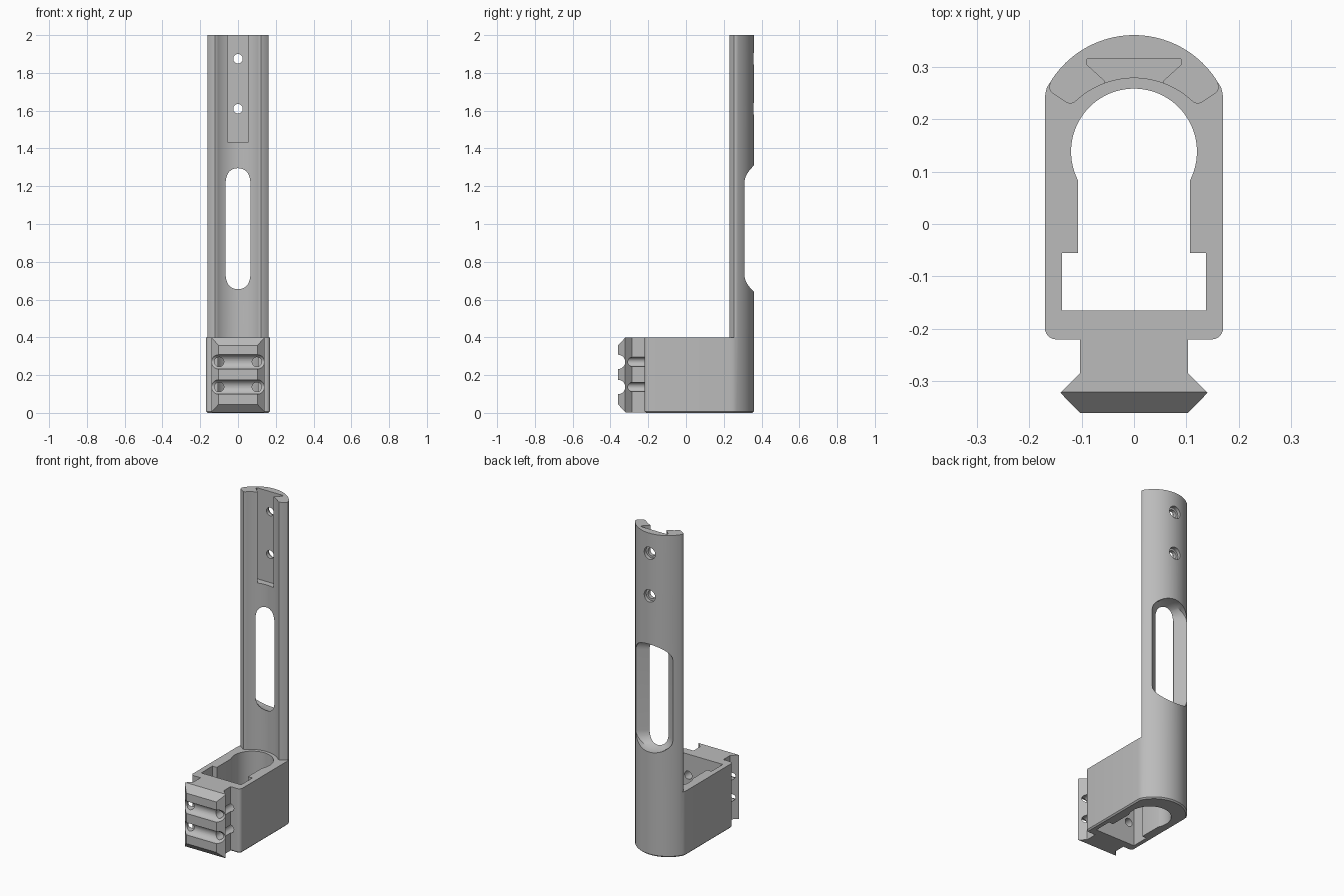
import bpy, bmesh, math
from mathutils import Matrix

cube = bpy.data.objects.get("Cube")
if cube:
    bpy.data.objects.remove(cube, do_unlink=True)

grey = bpy.data.materials.new("plain grey")
grey.use_nodes = True
grey.diffuse_color = (0.5, 0.5, 0.5, 1)
grey.node_tree.nodes["Principled BSDF"].inputs["Base Color"].default_value = (0.5, 0.5, 0.5, 1)


def arc(cx, cy, r, start, end, n):
    """Points on an arc, angles in degrees."""
    angles = [math.radians(start + (end - start) * i / n) for i in range(n + 1)]
    return [(cx + r * math.cos(a), cy + r * math.sin(a)) for a in angles]


def mirrored(half):
    """Close a half profile across x = 0."""
    return half + [(-x, y) for x, y in reversed(half) if abs(x) > 1e-5]


def add_object(name, bm):
    bmesh.ops.recalc_face_normals(bm, faces=bm.faces)
    mesh = bpy.data.meshes.new(name)
    bm.to_mesh(mesh)
    bm.free()
    mesh.materials.append(grey)
    obj = bpy.data.objects.new(name, mesh)
    bpy.context.collection.objects.link(obj)
    return obj


def loft(name, rings):
    """Skin a list of equally long 3D rings and cap both ends."""
    bm = bmesh.new()
    loops = [[bm.verts.new(p) for p in ring] for ring in rings]
    n = len(loops[0])
    for a, b in zip(loops, loops[1:]):
        for i in range(n):
            j = (i + 1) % n
            bm.faces.new((a[i], a[j], b[j], b[i]))
    bm.faces.new(loops[0])
    bm.faces.new(loops[-1])
    return add_object(name, bm)


def prism(name, profile, z0, z1):
    return loft(name, [[(x, y, z) for x, y in profile] for z in (z0, z1)])


def rod(name, centre, radius, length, axis, end_radius=None):
    bm = bmesh.new()
    turn = Matrix.Rotation(math.pi / 2, 4, "Y" if axis == "X" else "X")
    bmesh.ops.create_cone(bm, cap_ends=True, segments=40, radius1=radius,
                          radius2=end_radius or radius, depth=length,
                          matrix=Matrix.Translation(centre) @ turn)
    return add_object(name, bm)


def combine(target, tool, operation="DIFFERENCE"):
    mod = target.modifiers.new(operation.title(), "BOOLEAN")
    mod.operation, mod.solver, mod.object = operation, "EXACT", tool
    bpy.context.view_layer.objects.active = target
    bpy.ops.object.modifier_apply(modifier=mod.name)
    bpy.data.objects.remove(tool, do_unlink=True)


# Shared outer curve of the block and the column
back_arc = arc(0, 0.173, 0.187, 31.2, 90, 20)

# Block with rounded front corners and a chamfered foot
block_half = [(0, -0.22)] + arc(0.148, -0.198, 0.022, -90, 0, 6)
block_half += [(0.17, 0.235), (0.169, 0.248), (0.166, 0.26)] + back_arc
body = prism("holder_body", mirrored(block_half), 0.008, 0.4)
bm = bmesh.new()
bm.from_mesh(body.data)
foot = [f for f in bm.faces if f.normal.z < -0.9]
bmesh.ops.inset_region(bm, faces=foot, thickness=0.008, depth=0.008)
bm.to_mesh(body.data)
bm.free()

# Keyhole cavity through the block
start = -math.degrees(math.acos(0.107 / 0.12))
cavity_half = [(0, -0.165), (0.137, -0.165), (0.137, -0.055), (0.107, -0.055)]
cavity_half += arc(0, 0.138, 0.12, start, 90, 28)
combine(body, prism("cavity_cutter", mirrored(cavity_half), -0.1, 0.5))

# Crescent column
rim = [(0.104, 0.24), (0.115, 0.231), (0.122, 0.229), (0.13, 0.232),
       (0.155, 0.249), (0.16, 0.254), (0.1615, 0.26)]
inner = arc(0, 0.116, 0.162, 90, 51, 14)
column = prism("column", mirrored(inner + rim + back_arc), 0.4, 2)

# Long window that flares towards the back
def window_ring(y, half_width, rise):
    top = arc(0, 0, 1, 0, 180, 20)
    return ([(half_width * u, y, 1.225 + rise * v) for u, v in top]
            + [(-half_width * u, y, 0.725 - rise * v) for u, v in top])


combine(column, loft("window_cutter", [
    window_ring(0.1, 0.065, 0.065), window_ring(0.266, 0.065, 0.065),
    window_ring(0.31, 0.127, 0.085), window_ring(0.45, 0.127, 0.085)]))

# Dovetail slot at the top of the column
slot_half = [(0, 0.2), (0.055, 0.2), (0.055, 0.272), (0.089, 0.303),
             (0.091, 0.308), (0.089, 0.315), (0, 0.315)]
combine(column, prism("slot_cutter", mirrored(slot_half), 1.435, 2.1))

# Screw holes with a wider seat at the back
for z in (1.61, 1.875):
    combine(column, rod("screw_cutter", (0, 0.3, z), 0.025, 0.3, "Y"))
    combine(column, rod("seat_cutter", (0, 0.387, z), 0.038, 0.1, "Y"))

# Accessory rail on the front, chamfered at top and bottom
rail_half = [(0, -0.36), (0.103, -0.36), (0.14, -0.322), (0.103, -0.285),
             (0.103, -0.2), (0, -0.2)]
rail = prism("front_rail", mirrored(rail_half), 0.003, 0.4)
side = [(-0.36, 0.045), (-0.32, 0.003), (-0.32, -0.1), (-0.5, -0.1), (-0.5, 0.045)]
for flip in (False, True):
    edge = [(y, 0.403 - z if flip else z) for y, z in side]
    combine(rail, loft("chamfer_cutter", [[(x, y, z) for y, z in edge] for x in (-0.3, 0.3)]))
for z in (0.137, 0.27):
    combine(rail, rod("groove_cutter", (0, -0.36, z), 0.038, 0.6, "X"))

# Join the parts, then drill the mounting holes into the cavity
combine(body, rail, "UNION")
combine(body, column, "UNION")
for z in (0.137, 0.27):
    for x in (-0.1, 0.1):
        combine(body, rod("mount_cutter", (x, -0.25, z), 0.025, 0.3, "Y"))

bpy.ops.object.select_all(action="DESELECT")
body.select_set(True)
bpy.context.view_layer.objects.active = body
bpy.ops.object.shade_smooth_by_angle(angle=math.radians(30))
